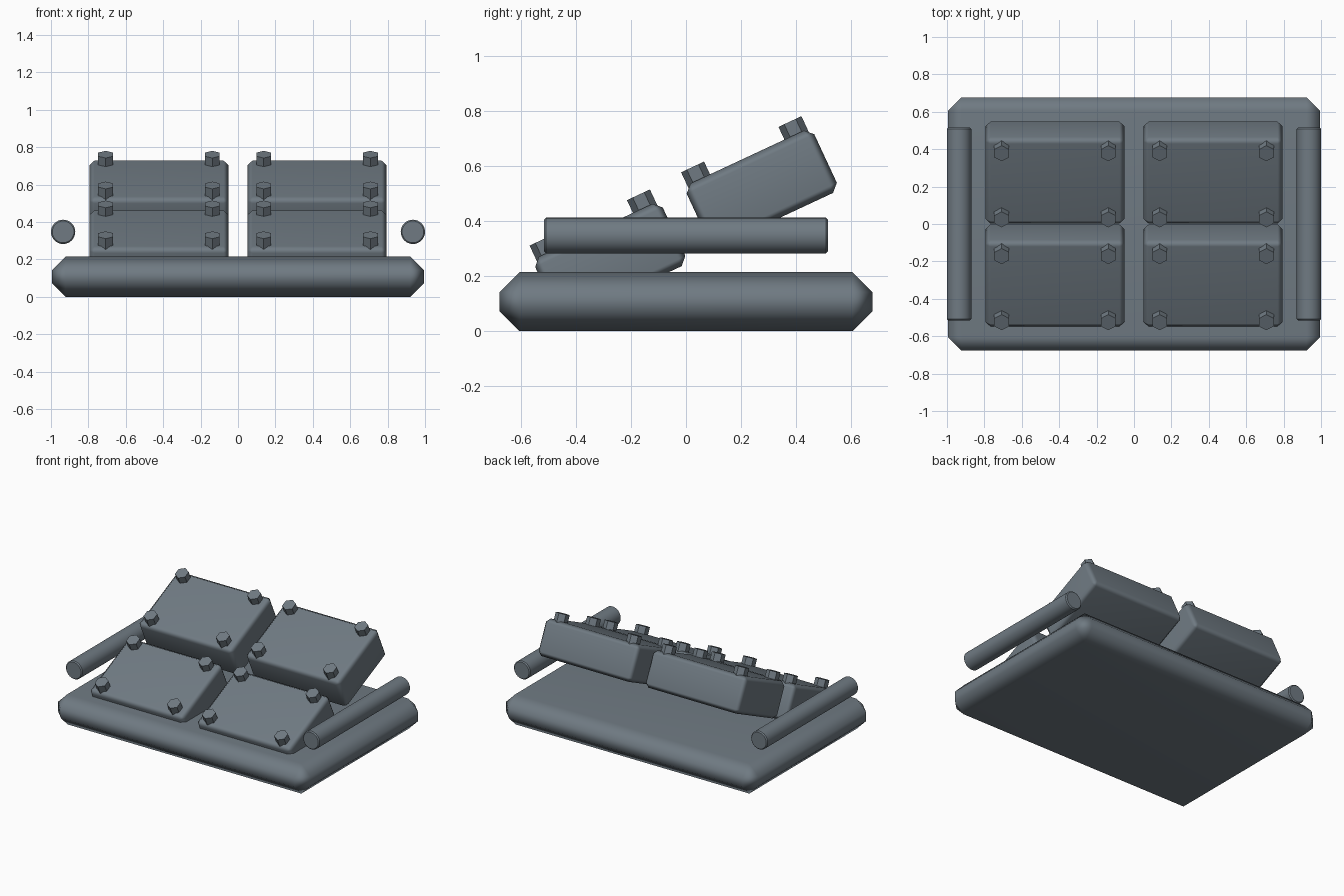
import bpy, bmesh, math
from mathutils import Matrix, Vector

if "Cube" in bpy.data.objects:
    bpy.data.objects.remove(bpy.data.objects["Cube"])

steel = bpy.data.materials.new("slate_grey_steel")
steel.diffuse_color = (0.16, 0.195, 0.225, 1)
steel.use_nodes = True
steel.node_tree.nodes["Principled BSDF"].inputs["Base Color"].default_value = steel.diffuse_color


def finish(name, bm, matrix, angle):
    """Turn a bmesh into a smooth-by-angle object at the given transform."""
    bmesh.ops.recalc_face_normals(bm, faces=bm.faces)
    mesh = bpy.data.meshes.new(name)
    bm.to_mesh(mesh)
    bm.free()
    mesh.materials.append(steel)
    obj = bpy.data.objects.new(name, mesh)
    bpy.context.collection.objects.link(obj)
    obj.matrix_world = matrix
    bpy.ops.object.select_all(action='DESELECT')
    obj.select_set(True)
    bpy.context.view_layer.objects.active = obj
    bpy.ops.object.shade_smooth_by_angle(angle=math.radians(angle))
    return obj


def chamfered_box(name, size, chamfer, matrix):
    bm = bmesh.new()
    bmesh.ops.create_cube(bm, size=1)
    bmesh.ops.scale(bm, vec=size, verts=bm.verts)
    bmesh.ops.bevel(bm, geom=bm.edges[:], offset=chamfer, segments=1,
                    profile=0.5, affect='EDGES')
    obj = finish(name, bm, matrix, 50)
    # keep the large faces flat while the chamfers blend
    obj.modifiers.new("flat_faces", 'WEIGHTED_NORMAL').keep_sharp = True
    return obj


def prism(name, sides, radius, depth, matrix, chamfer=0):
    bm = bmesh.new()
    bmesh.ops.create_cone(bm, cap_ends=True, segments=sides, radius1=radius,
                          radius2=radius, depth=depth)
    if chamfer:
        rims = [e for e in bm.edges
                if abs(e.verts[0].co.z - e.verts[1].co.z) < 1e-5]
        bmesh.ops.bevel(bm, geom=rims, offset=chamfer, segments=1,
                        profile=0.5, affect='EDGES')
    return finish(name, bm, matrix, 30)


# base slab
chamfered_box("base_slab", (1.99, 1.354, 0.215), 0.073,
              Matrix.Translation((0, 0, 0.1075)))

# side rods running front to back
for side, x in (("left", -0.935), ("right", 0.935)):
    prism(f"{side}_rod", 32, 0.065, 1.03,
          Matrix.Translation((x, 0, 0.347)) @ Matrix.Rotation(math.pi / 2, 4, 'X'),
          0.007)

# four tilted blocks, each with a hexagonal bolt near every corner
tilt = Matrix.Rotation(math.radians(25), 4, 'X')
for row, y, z in (("front", -0.275, 0.253), ("back", 0.275, 0.519)):
    for side, x in (("left", -0.4225), ("right", 0.4225)):
        place = Matrix.Translation((x, y, z)) @ tilt
        chamfered_box(f"{row}_{side}_block", (0.745, 0.511, 0.25), 0.028, place)
        for bx in (-0.285, 0.285):
            for by in (-0.195, 0.195):
                prism(f"{row}_{side}_bolt", 6, 0.046, 0.08,
                      place @ Matrix.Translation(Vector((bx, by, 0.136))))
